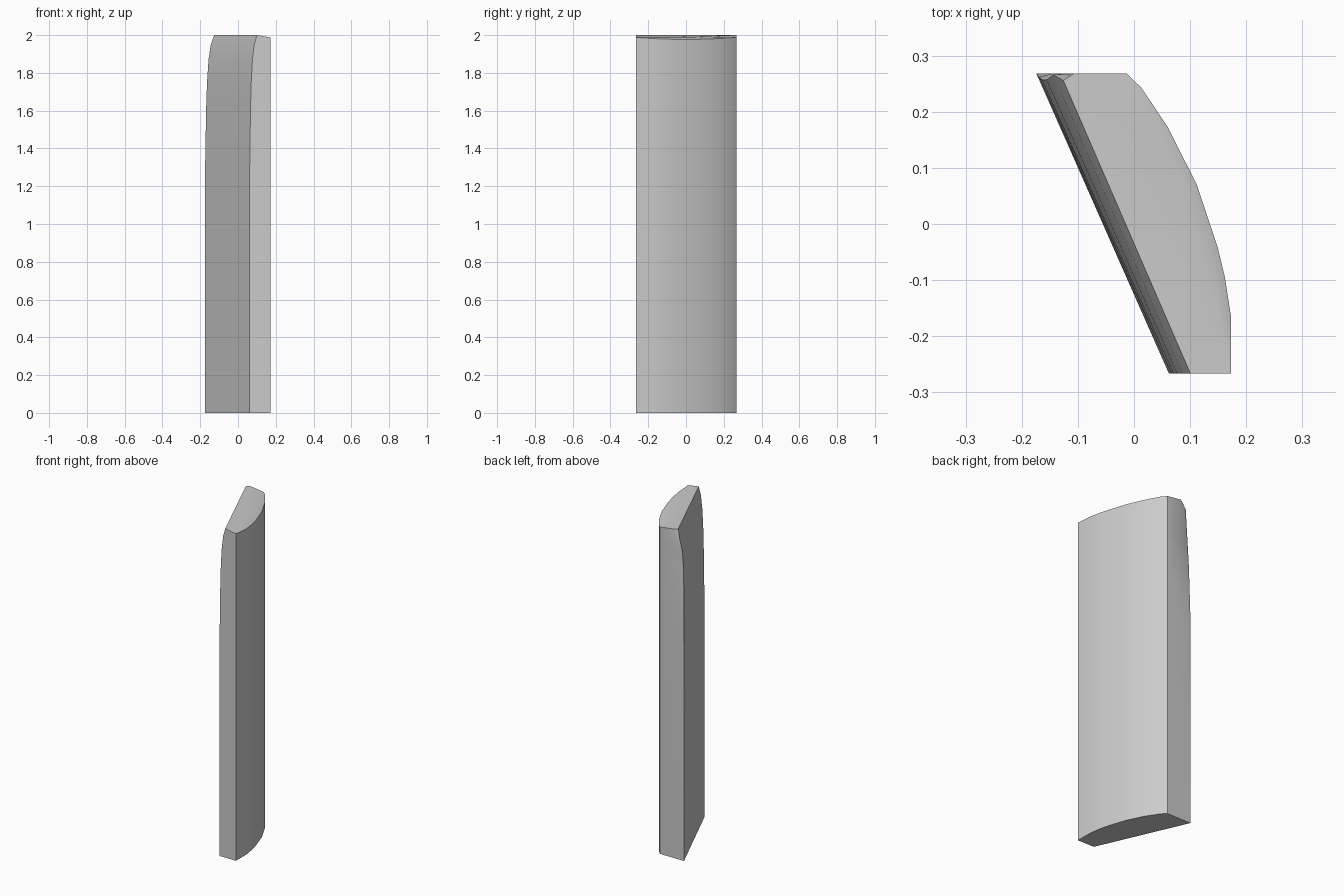
import bpy
import bmesh
import math

cube = bpy.data.objects.get("Cube")
if cube:
    bpy.data.objects.remove(cube)

# Single plain grey
grey = bpy.data.materials.new("light grey")
grey.use_nodes = True
colour = (0.6, 0.6, 0.6, 1)
grey.diffuse_color = colour
grey.node_tree.nodes["Principled BSDF"].inputs["Base Color"].default_value = colour

FRONT, BACK = -0.266, 0.268

# Bowed side in plan, from the back corner to the front corner
bow = [(-0.013, BACK), (0.013, 0.243), (0.06, 0.173), (0.112, 0.07),
       (0.149, -0.041), (0.162, -0.095), (0.173, -0.166), (0.173, FRONT)]

# Straight side: height, inward lean, position of the back corner
levels = [(0, 0, BACK), (1.3, 0, BACK), (1.6, 0.005, 0.262), (1.75, 0.01, 0.257),
          (1.87, 0.018, 0.257), (1.95, 0.03, 0.266), (2.0, 0.048, 0.256)]

bm = bmesh.new()


def bow_height(y, z):
    """Lower the top edge of the bowed side into a shallow arc."""
    if z < 2:
        return z * 1.97 / 2
    return 1.977 + 0.011 * (y / BACK) ** 2


def make_ring(z, lean, back_y):
    points = [(0.062 + lean * 0.8, FRONT, z),
              (-0.174 + lean, back_y, z),
              (-0.155 + lean, BACK, z)]
    points += [(x, y, bow_height(y, z)) for x, y in bow]
    if z == 0:
        points = [(x, y, 0) for x, y, _ in points]
    return [bm.verts.new(p) for p in points]


# Upright body: stacked rings joined by side faces
rings = [make_ring(*level) for level in levels]
for low, high in zip(rings, rings[1:]):
    for i in range(len(low)):
        j = (i + 1) % len(low)
        bm.faces.new((low[i], low[j], high[j], high[i]))
bm.faces.new(rings[0])

# Top: gently sloping cap with a narrow chamfer along the bowed edge
top = rings[-1]
outer = top[3:]
inner = [outer[0]]
for v in outer[1:-1]:
    width = 0.016 * (1 - (v.co.y / BACK) ** 2) + 0.003
    inner.append(bm.verts.new((v.co.x - width, v.co.y - width * 0.4, 1.988)))
inner.append(outer[-1])
for i in range(len(outer) - 1):
    corners = [outer[i], outer[i + 1], inner[i + 1], inner[i]]
    bm.faces.new(list(dict.fromkeys(corners)))
bm.faces.new(top[:3] + inner)

bmesh.ops.recalc_face_normals(bm, faces=bm.faces[:])
mesh = bpy.data.meshes.new("bowed_panel")
bm.to_mesh(mesh)
bm.free()
mesh.materials.append(grey)

panel = bpy.data.objects.new("bowed_panel", mesh)
bpy.context.collection.objects.link(panel)
bpy.ops.object.select_all(action="DESELECT")
panel.select_set(True)
bpy.context.view_layer.objects.active = panel
bpy.ops.object.shade_smooth_by_angle(angle=math.radians(30))
